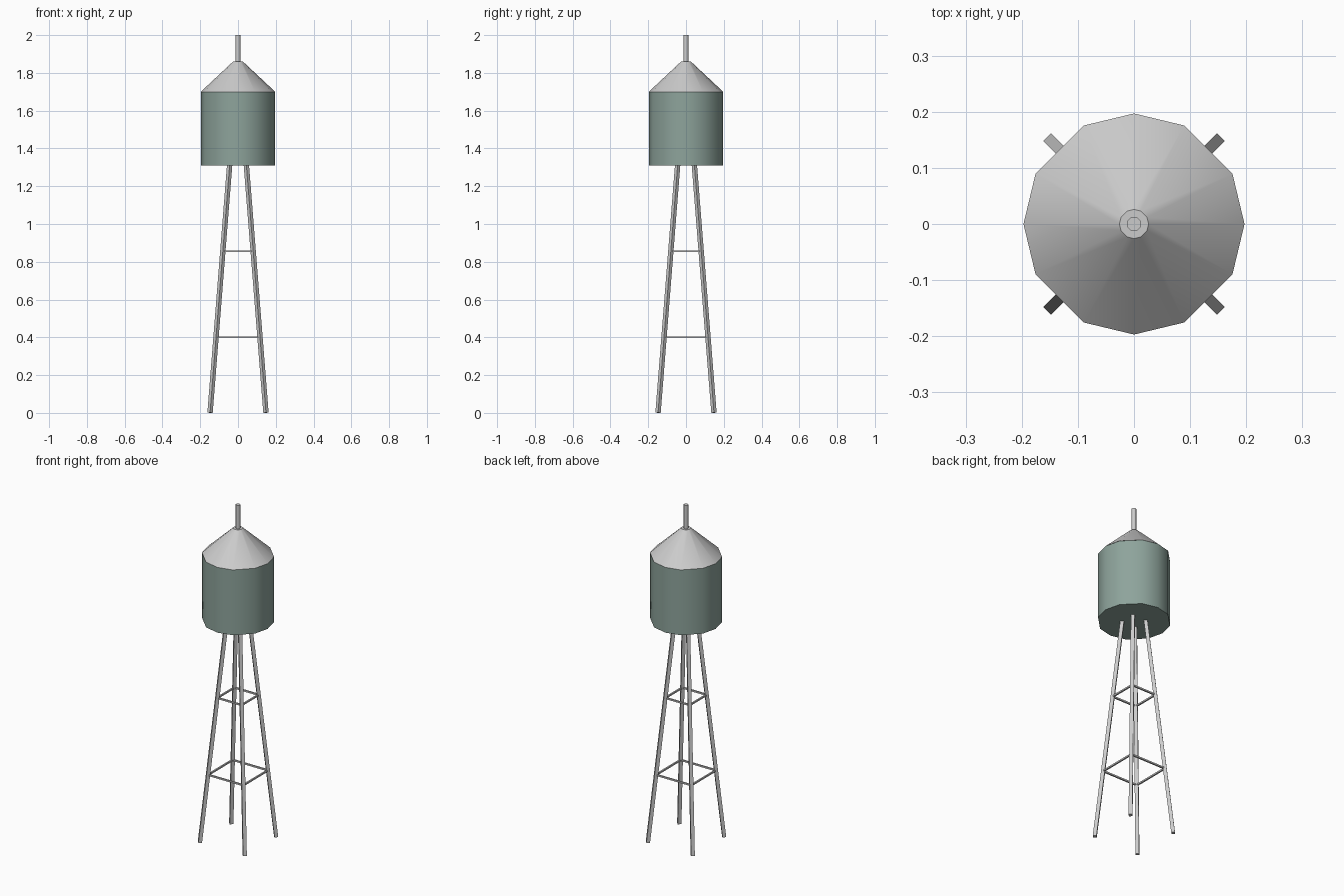
import bpy, bmesh
from math import cos, sin, radians
from mathutils import Vector

if "Cube" in bpy.data.objects:
    bpy.data.objects.remove(bpy.data.objects["Cube"])

# Slightly uneven twelve-sided ring used by tank and roof
ANGLES = [q + a for q in (0, 90, 180, 270) for a in (0, 27, 63)]


def add_object(name, bm, material=None, smooth=None):
    bmesh.ops.recalc_face_normals(bm, faces=bm.faces)
    mesh = bpy.data.meshes.new(name)
    bm.to_mesh(mesh)
    bm.free()
    obj = bpy.data.objects.new(name, mesh)
    bpy.context.collection.objects.link(obj)
    if material:
        mesh.materials.append(material)
    if smooth:
        bpy.ops.object.select_all(action='DESELECT')
        obj.select_set(True)
        bpy.context.view_layer.objects.active = obj
        bpy.ops.object.shade_smooth_by_angle(angle=radians(smooth))
    return obj


def lathe(name, profile, angles, material=None, smooth=40):
    """Stack rings of (radius, z), joined and capped."""
    bm = bmesh.new()
    rings = [[bm.verts.new((r * cos(radians(a)), r * sin(radians(a)), z))
              for a in angles] for r, z in profile]
    n = len(angles)
    for low, high in zip(rings, rings[1:]):
        for i in range(n):
            j = (i + 1) % n
            bm.faces.new((low[i], low[j], high[j], high[i]))
    bm.faces.new(rings[0])
    bm.faces.new(rings[-1])
    return add_object(name, bm, material, smooth)


def bar(name, start, end, width):
    """Square bar between two points."""
    start, end = Vector(start), Vector(end)
    d = end - start
    bm = bmesh.new()
    bmesh.ops.create_cube(bm, size=1)
    bmesh.ops.scale(bm, verts=bm.verts, vec=(width, width, d.length))
    obj = add_object(name, bm)
    obj.location = (start + end) / 2
    obj.rotation_mode = 'QUATERNION'
    obj.rotation_quaternion = d.to_track_quat('Z', 'Y')
    return obj


green = bpy.data.materials.new("tank_green")
green.diffuse_color = (0.27, 0.37, 0.33, 1)
green.use_nodes = True
green.node_tree.nodes["Principled BSDF"].inputs["Base Color"].default_value = green.diffuse_color

# Tank, conical roof and vent pole
lathe("tank", [(0.196, 1.31), (0.196, 1.70)], ANGLES, green)
lathe("roof", [(0.197, 1.70), (0.026, 1.86)], ANGLES)
lathe("vent_pole", [(0.013, 1.85), (0.013, 2.0)],
      [22.5 + 45 * i for i in range(8)], smooth=50)

# Four splayed legs
FOOT, TOP, HEIGHT = 0.148, 0.044, 1.315
corners = [(1, -1), (1, 1), (-1, 1), (-1, -1)]
for i, (sx, sy) in enumerate(corners):
    bar(f"leg_{i + 1}", (sx * FOOT, sy * FOOT, 0.001),
        (sx * TOP, sy * TOP, HEIGHT), 0.02)

# Two square rings of cross braces
for level, z in (("lower", 0.40), ("upper", 0.855)):
    r = FOOT + (TOP - FOOT) * z / HEIGHT
    for i in range(4):
        a, b = corners[i], corners[(i + 1) % 4]
        bar(f"{level}_brace_{i + 1}", (a[0] * r, a[1] * r, z),
            (b[0] * r, b[1] * r, z), 0.009)
